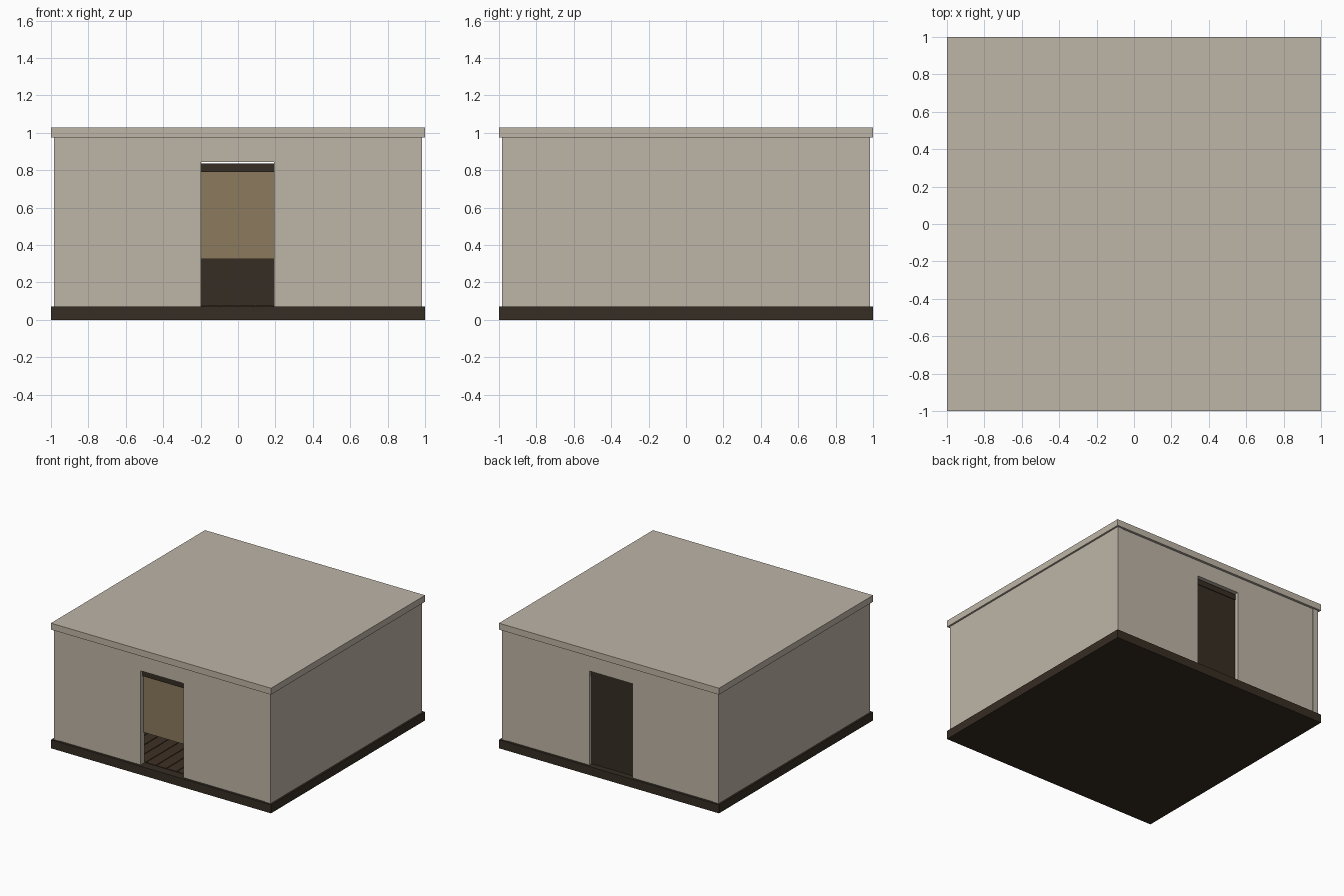
import bpy, bmesh
from mathutils import Vector

if "Cube" in bpy.data.objects:
    bpy.data.objects.remove(bpy.data.objects["Cube"])


def material(name, rgb):
    m = bpy.data.materials.new(name)
    lin = [((c / 255 + 0.055) / 1.055) ** 2.4 for c in rgb]
    m.diffuse_color = (*lin, 1)
    m.use_nodes = True
    m.node_tree.nodes["Principled BSDF"].inputs["Base Color"].default_value = m.diffuse_color
    return m


PLASTER = material("warm_grey_plaster", (190, 181, 167))
DARK = material("dark_timber", (54, 45, 35))
CLOTH = material("tan_cloth", (140, 123, 93))
BOARD = material("brown_boards", (62, 49, 37))


def boxes(name, mat, spans):
    """One object made of boxes given as (x0, x1, y0, y1, z0, z1)."""
    bm = bmesh.new()
    for x0, x1, y0, y1, z0, z1 in spans:
        vs = bmesh.ops.create_cube(bm, size=1)["verts"]
        size = Vector((x1 - x0, y1 - y0, z1 - z0))
        mid = Vector((x0 + x1, y0 + y1, z0 + z1)) / 2
        for v in vs:
            v.co = v.co * size + mid
    me = bpy.data.meshes.new(name)
    bm.to_mesh(me)
    bm.free()
    me.materials.append(mat)
    ob = bpy.data.objects.new(name, me)
    bpy.context.collection.objects.link(ob)
    return ob


BASE, TOP = 0.07, 0.975           # floor level, wall top
SIDE, FACE, T = 0.985, 0.98, 0.05  # outer wall planes, thickness
D0, D1, DH = -0.198, 0.193, 0.843  # door opening

# Base slab and two-layer roof
boxes("base_slab", DARK, [(-1, 1, -1, 1, 0, BASE)])
boxes("roof_soffit", PLASTER, [(-1, 1, -1, 1, TOP, 1.003)])
boxes("roof_slab", PLASTER, [(-1, 1, -1, 1, 1.003, 1.028)])

# Side walls
for name, s in (("left_wall", -1), ("right_wall", 1)):
    xs = sorted((s * SIDE, s * (SIDE - T)))
    boxes(name, PLASTER, [(*xs, -SIDE, SIDE, BASE, TOP)])

# Front and back walls, each with a doorway and a header bar
for name, s in (("front", -1), ("back", 1)):
    ys = sorted((s * FACE, s * (FACE - T)))
    inner = SIDE - T
    boxes(name + "_wall", PLASTER, [
        (-inner, D0, *ys, BASE, TOP),
        (D1, inner, *ys, BASE, TOP),
        (D0, D1, *ys, DH, TOP)])
    ys = sorted((s * 0.955, s * 0.925))
    boxes(name + "_header_bar", DARK, [(D0, D1, *ys, 0.79, 0.835)])

# Half-length screen hanging in the front doorway
boxes("front_hanging_screen", CLOTH, [(D0, D1, -0.945, -0.937, 0.325, 0.79)])

# Closed back door with a raised inner panel
boxes("back_door", DARK, [(D0, D1, 0.93, 0.95, BASE, 0.79)])
boxes("back_door_panel", DARK, [(-0.155, 0.155, 0.922, 0.93, 0.175, 0.72)])

# Floorboards running front to back
n, half = 20, SIDE - T
w = 2 * half / n
boxes("floorboards", BOARD, [
    (-half + i * w + 0.003, -half + (i + 1) * w - 0.003, -0.93, 0.93, BASE, BASE + 0.005)
    for i in range(n)])
